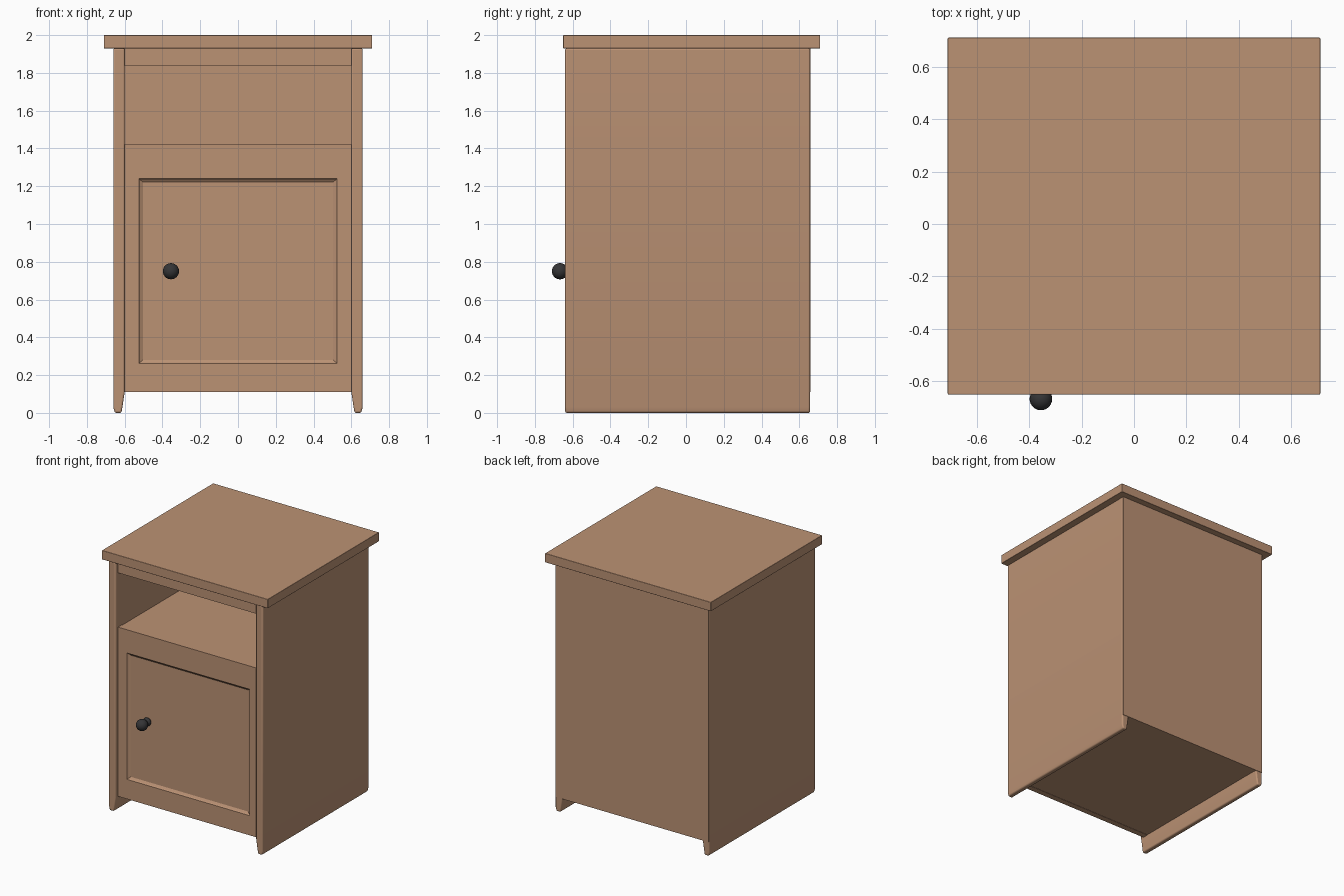
import bpy, bmesh, math
from mathutils import Matrix

if "Cube" in bpy.data.objects:
    bpy.data.objects.remove(bpy.data.objects["Cube"])


def material(name, rgb):
    m = bpy.data.materials.new(name)
    m.diffuse_color = (*rgb, 1)
    m.use_nodes = True
    m.node_tree.nodes["Principled BSDF"].inputs["Base Color"].default_value = m.diffuse_color
    return m


WOOD = material("light_brown_wood", (0.50, 0.288, 0.175))
DARK = material("dark_knob_metal", (0.035, 0.035, 0.037))


def finish(name, bm, mat, bevel=0, smooth=False):
    bmesh.ops.recalc_face_normals(bm, faces=bm.faces)
    me = bpy.data.meshes.new(name)
    bm.to_mesh(me)
    bm.free()
    me.materials.append(mat)
    ob = bpy.data.objects.new(name, me)
    bpy.context.collection.objects.link(ob)
    if bevel:
        mod = ob.modifiers.new("bevel", 'BEVEL')
        mod.width = bevel
        mod.segments = 3
        mod.limit_method = 'ANGLE'
        mod.angle_limit = math.radians(40)
    if smooth:
        bpy.ops.object.select_all(action='DESELECT')
        ob.select_set(True)
        bpy.context.view_layer.objects.active = ob
        bpy.ops.object.shade_smooth_by_angle(angle=math.radians(40))
    return ob


def box_mesh(x0, x1, y0, y1, z0, z1):
    bm = bmesh.new()
    mat = (Matrix.Translation(((x0 + x1) / 2, (y0 + y1) / 2, (z0 + z1) / 2))
           @ Matrix.Diagonal((x1 - x0, y1 - y0, z1 - z0, 1)))
    bmesh.ops.create_cube(bm, size=1, matrix=mat)
    return bm


# table top
finish("top_board", box_mesh(-0.71, 0.71, -0.65, 0.71, 1.93, 2.0), WOOD, 0.003)

# side panels, tapering on the inside below the cabinet floor
for side, name in ((-1, "left_side_panel"), (1, "right_side_panel")):
    profile = [(0.60, 1.93), (0.66, 1.93), (0.66, 0.03), (0.652, 0.0),
               (0.617, 0.0), (0.612, 0.03), (0.60, 0.11)]
    bm = bmesh.new()
    face = bm.faces.new([bm.verts.new((side * x, -0.64, z)) for x, z in profile])
    ext = bmesh.ops.extrude_face_region(bm, geom=[face])
    moved = [v for v in ext["geom"] if isinstance(v, bmesh.types.BMVert)]
    bmesh.ops.translate(bm, verts=moved, vec=(0, 1.297, 0))
    finish(name, bm, WOOD, 0.009, True)

# carcass boards: back, cabinet floor, open shelf, top rail
finish("back_panel", box_mesh(-0.655, 0.655, 0.63, 0.66, 0.11, 1.93), WOOD)
finish("cabinet_floor", box_mesh(-0.60, 0.60, -0.60, 0.63, 0.112, 0.15), WOOD)
finish("open_shelf", box_mesh(-0.60, 0.60, -0.59, 0.63, 1.38, 1.416), WOOD)
finish("top_rail", box_mesh(-0.60, 0.60, -0.61, -0.57, 1.84, 1.93), WOOD)

# door with a sunken centre panel and sloped edges
bm = box_mesh(-0.60, 0.60, -0.61, -0.565, 0.11, 1.42)
bm.normal_update()
front = min(bm.faces, key=lambda f: f.calc_center_median().y)


def fit(face, half_width, z0, z1, y):
    cz = face.calc_center_median().z
    for v in face.verts:
        v.co = (math.copysign(half_width, v.co.x), y, z1 if v.co.z > cz else z0)


for rect in ((0.525, 0.262, 1.24, -0.61), (0.518, 0.268, 1.234, -0.602),
             (0.503, 0.281, 1.222, -0.593)):
    bmesh.ops.inset_region(bm, faces=[front], thickness=0.01)
    fit(front, *rect)
finish("door", bm, WOOD)

# round knob with a stem and base, lathed around the y axis
R, CY = 0.043, -0.667
pts = [(R * math.sin(a), CY - R * math.cos(a))
       for a in [math.radians(150 * i / 12) for i in range(13)]]
pts += [(0.018, -0.622), (0.030, -0.612), (0.032, -0.603), (0.026, -0.592)]
bm = bmesh.new()
verts = [bm.verts.new((r, y, 0)) for r, y in pts]
edges = [bm.edges.new(p) for p in zip(verts, verts[1:])]
bmesh.ops.spin(bm, geom=verts + edges, cent=(0, 0, 0), axis=(0, 1, 0),
               angle=2 * math.pi, steps=24, use_duplicate=False)
bmesh.ops.remove_doubles(bm, verts=bm.verts, dist=0.0005)
bmesh.ops.translate(bm, verts=bm.verts, vec=(-0.355, 0, 0.75))
finish("door_knob", bm, DARK, 0, True)
